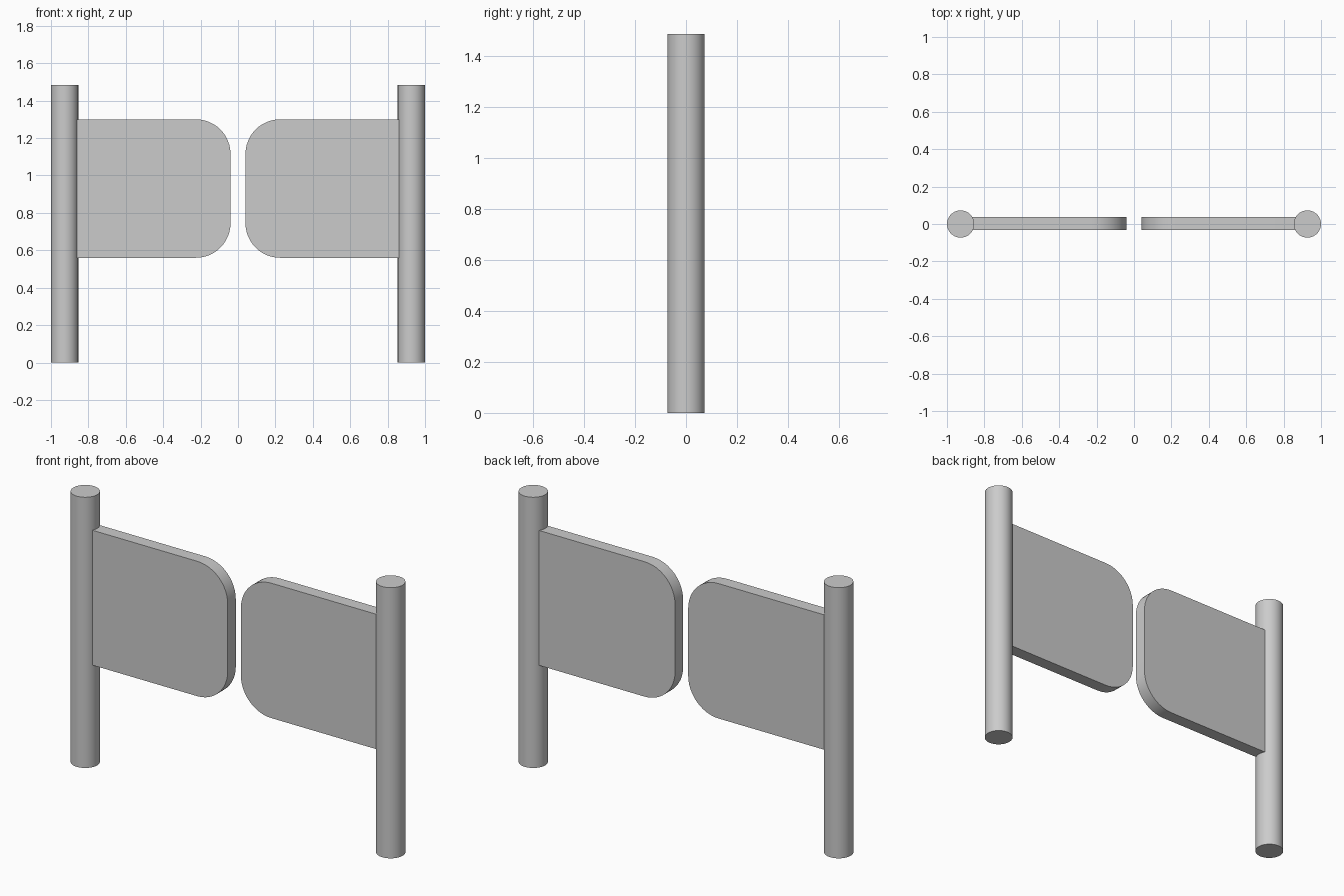
import bpy, bmesh, math

if "Cube" in bpy.data.objects:
    bpy.data.objects.remove(bpy.data.objects["Cube"])

POST_R, POST_X, POST_H = 0.073, 0.927, 1.485
OUTER, INNER = 0.865, 0.04        # panel extent in |x|
Z0, Z1 = 0.56, 1.30               # panel bottom and top
Y0, Y1 = -0.032, 0.038            # panel front and back
CORNER, STEPS = 0.185, 12


def smooth(obj):
    bpy.ops.object.select_all(action='DESELECT')
    obj.select_set(True)
    bpy.context.view_layer.objects.active = obj
    bpy.ops.object.shade_smooth_by_angle(angle=math.radians(35))


def post(name, side):
    bpy.ops.mesh.primitive_cylinder_add(vertices=32, radius=POST_R, depth=POST_H,
                                        location=(side * POST_X, 0, POST_H / 2))
    obj = bpy.context.object
    obj.name = name
    smooth(obj)


def panel(name, side):
    # Outline with square corners at the post and round ones at the gap
    pts = [(OUTER, Z1), (OUTER, Z0)]
    cx = INNER + CORNER
    for cz, start in ((Z0 + CORNER, 270), (Z1 - CORNER, 180)):
        for i in range(STEPS + 1):
            a = math.radians(start - 90 * i / STEPS)
            pts.append((cx + CORNER * math.cos(a), cz + CORNER * math.sin(a)))
    bm = bmesh.new()
    face = bm.faces.new([bm.verts.new((side * x, Y0, z)) for x, z in pts])
    ext = bmesh.ops.extrude_face_region(bm, geom=[face], use_keep_orig=True)
    for v in ext['geom']:
        if isinstance(v, bmesh.types.BMVert):
            v.co.y = Y1
    bmesh.ops.recalc_face_normals(bm, faces=bm.faces)
    mesh = bpy.data.meshes.new(name)
    bm.to_mesh(mesh)
    bm.free()
    obj = bpy.data.objects.new(name, mesh)
    bpy.context.collection.objects.link(obj)
    smooth(obj)


# Mirrored pair of posts and gate wings
for label, side in (("left", -1), ("right", 1)):
    post(label + "_post", side)
    panel(label + "_gate_panel", side)
